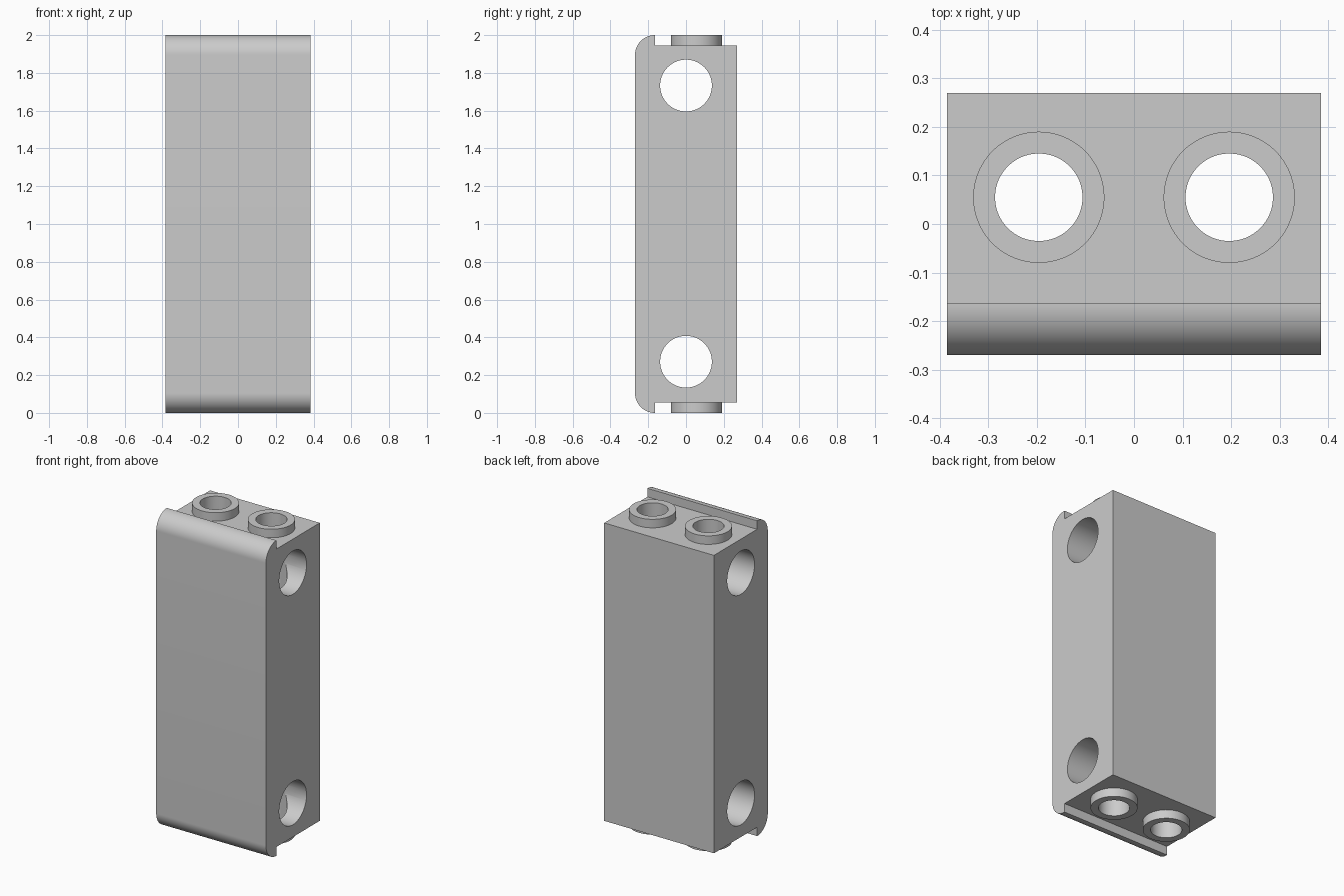
import bpy, bmesh, math
from mathutils import Matrix

cube = bpy.data.objects.get("Cube")
if cube:
    bpy.data.objects.remove(cube, do_unlink=True)

HALF_W, HALF_D = 0.385, 0.27
LOW, HIGH = 0.056, 1.946
LIP_Y, LIP_R = -0.163, 0.105

grey = bpy.data.materials.new("light_grey")
grey.use_nodes = True
grey.diffuse_color = (0.6, 0.6, 0.6, 1)
grey.node_tree.nodes["Principled BSDF"].inputs["Base Color"].default_value = (0.6, 0.6, 0.6, 1)


def to_object(name, bm):
    bmesh.ops.recalc_face_normals(bm, faces=bm.faces)
    mesh = bpy.data.meshes.new(name)
    bm.to_mesh(mesh)
    bm.free()
    mesh.materials.append(grey)
    obj = bpy.data.objects.new(name, mesh)
    bpy.context.collection.objects.link(obj)
    return obj


def cylinder(name, radius, length, center, axis):
    bm = bmesh.new()
    turn = Matrix.Rotation(math.pi / 2, 4, "Y") if axis == "X" else Matrix()
    bmesh.ops.create_cone(bm, cap_ends=True, segments=96, radius1=radius, radius2=radius,
                          depth=length, matrix=Matrix.Translation(center) @ turn)
    return to_object(name, bm)


def combine(target, other, operation):
    mod = target.modifiers.new(other.name, "BOOLEAN")
    mod.object, mod.operation, mod.solver = other, operation, "EXACT"
    bpy.context.view_layer.objects.active = target
    bpy.ops.object.modifier_apply(modifier=mod.name)
    bpy.data.objects.remove(other, do_unlink=True)


# Block side profile with a rounded front lip at both ends
def lip_arc(z_center, start):
    steps = 20
    return [(-HALF_D + LIP_R + LIP_R * math.cos(a), z_center + LIP_R * math.sin(a))
            for a in (start + math.pi / 2 * i / steps for i in range(steps + 1))]


profile = [(LIP_Y, LOW), (HALF_D, LOW), (HALF_D, HIGH), (LIP_Y, HIGH), (LIP_Y, 2)]
profile += lip_arc(2 - LIP_R, math.pi / 2) + lip_arc(LIP_R, math.pi) + [(LIP_Y, 0)]
bm = bmesh.new()
side = bm.faces.new([bm.verts.new((-HALF_W, y, z)) for y, z in profile])
grown = bmesh.ops.extrude_face_region(bm, geom=[side])["geom"]
bmesh.ops.translate(bm, vec=(2 * HALF_W, 0, 0),
                    verts=[v for v in grown if isinstance(v, bmesh.types.BMVert)])
block = to_object("block", bm)

# Round studs standing out of the top and bottom, bored from end to end
for x in (-0.196, 0.196):
    combine(block, cylinder("stud", 0.135, 2, (x, 0.055, 1), "Z"), "UNION")
    combine(block, cylinder("bore", 0.09, 3, (x, 0.055, 1), "Z"), "DIFFERENCE")

# Cross holes through the sides
for z in (0.271, 1.733):
    combine(block, cylinder("cross_hole", 0.137, 2, (0, 0, z), "X"), "DIFFERENCE")

# Smooth curves, sharp corners
bpy.ops.object.select_all(action="DESELECT")
block.select_set(True)
bpy.context.view_layer.objects.active = block
bpy.ops.object.shade_smooth_by_angle(angle=math.radians(30))
